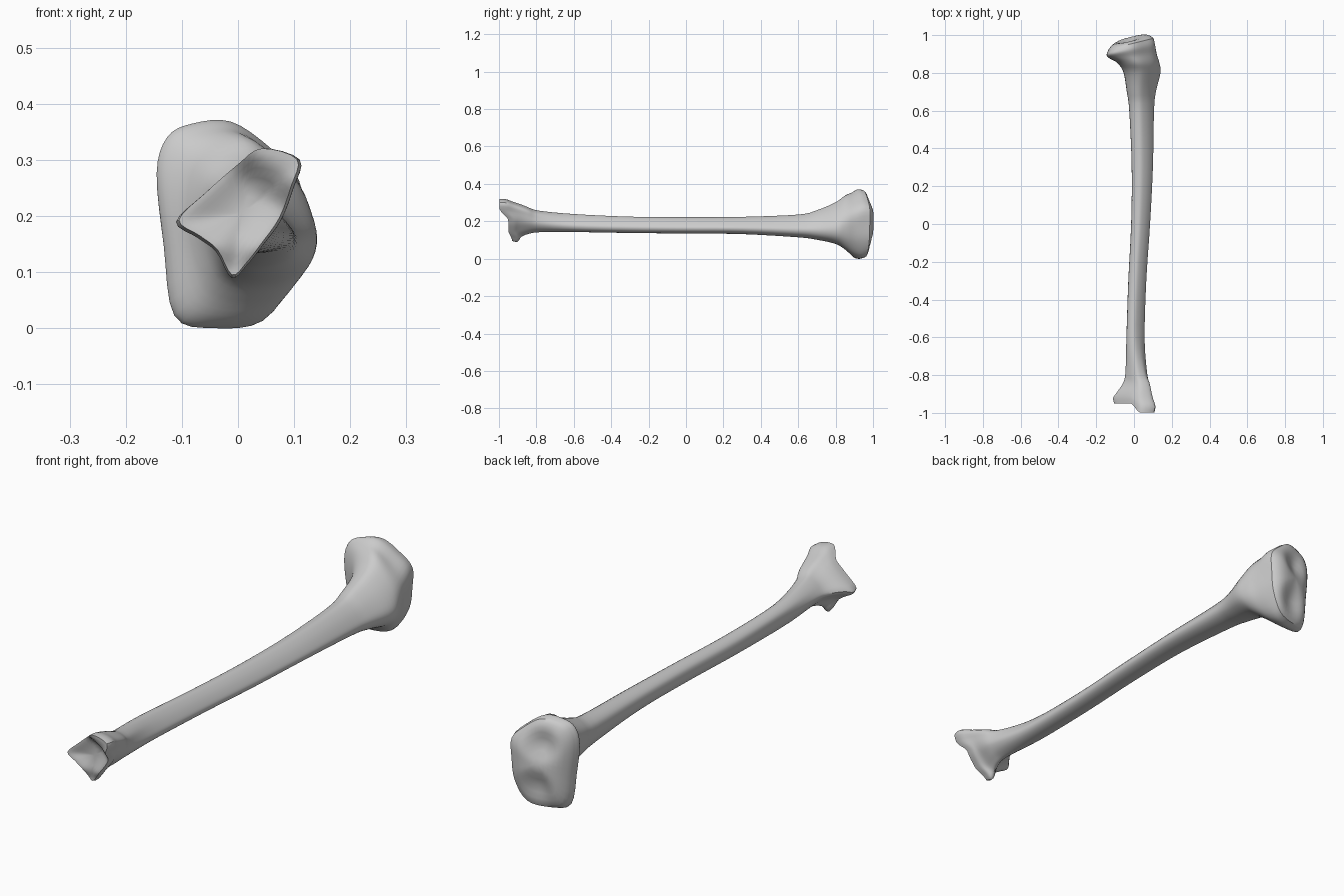
import bpy, bmesh
from mathutils import Vector

cube = bpy.data.objects.get("Cube")
if cube:
    bpy.data.objects.remove(cube, do_unlink=True)

# Cross-sections in a unit box, clockwise from the left side
ANKLE = [(-1, -.13), (-.55, .3), (0, .75), (.4, 1), (1, .83), (.9, .4),
         (.7, -.1), (.4, -.5), (.15, -.8), (-.1, -1), (-.35, -.6), (-.65, -.38)]
SHAFT = [(-1, .1), (-.9, .6), (-.55, .92), (-.1, 1), (.4, .65), (.8, .15),
         (1, -.3), (.85, -.7), (.4, -.95), (-.2, -1), (-.7, -.8), (-.95, -.35)]
KNEE = [(-1, .5), (-.85, .85), (-.5, .98), (.05, 1), (.6, .75), (1, .45),
        (1, 0), (.9, -.5), (.5, -.93), (-.2, -1), (-.75, -.88), (-.9, -.2)]

# Stations along the bone: y, left, right, bottom, top, blend (-1 ankle, 0 shaft, 1 knee)
STATIONS = [
    (-.95, -.105, .105, .095, .32, -1),
    (-.92, -.11, .11, .09, .318, -1),
    (-.89, -.09, .1, .115, .3, -.9),
    (-.84, -.057, .09, .133, .273, -.7),
    (-.78, -.045, .075, .142, .256, -.4),
    (-.6, -.04, .056, .143, .238, 0),
    (-.3, -.03, .065, .138, .224, 0),
    (0, -.015, .085, .135, .221, 0),
    (.3, -.012, .1, .132, .223, 0),
    (.6, -.025, .106, .115, .235, 0),
    (.7, -.038, .116, .102, .258, 0),
    (.8, -.055, .14, .08, .3, .1),
    (.85, -.085, .135, .05, .335, .4),
    (.89, -.13, .118, .015, .352, .8),
    (.925, -.145, .107, 0, .368, 1),
    (.955, -.135, .1, .008, .362, 1),
]


def ramp(value, low, high):
    t = min(1, max(0, (value - low) / (high - low)))
    return t * t * (3 - 2 * t)


def lean(p):
    """Tilt the knee end and draw the inner ankle knob out along the bone."""
    shift = .25 * (p.x + .01) * ramp(p.y, .84, .95)
    end = ramp(-p.y, .84, .94)
    slant = .6 * p.x + .8 * (p.z - .2)
    shift -= end * (.047 * ramp(slant, .05, .115) - .02 * ramp(.15 - p.z, 0, .05))
    return Vector((p.x, p.y + shift, p.z))


def section(y, left, right, bottom, top, blend):
    other = KNEE if blend > 0 else ANKLE
    ring = []
    for a, b in zip(SHAFT, other):
        u, v = Vector(a).lerp(Vector(b), abs(blend))
        ring.append(Vector(((left + right + u * (right - left)) / 2, y,
                            (bottom + top + v * (top - bottom)) / 2)))
    return ring


def spline(points, steps, closed):
    """Smooth curve passing through the given points."""
    n, out = len(points), []
    for i in range(n if closed else n - 1):
        a, b, c, d = [points[k % n if closed else min(max(k, 0), n - 1)]
                      for k in range(i - 1, i + 3)]
        for s in range(steps):
            t = s / steps
            out.append(b + (c - a) * (t / 2)
                       + (a * 2 - b * 5 + c * 4 - d) * (t * t / 2)
                       + (b * 3 - a - c * 3 + d) * (t ** 3 / 2))
    return out if closed else out + [points[-1].copy()]


def knee_cap(p, k):
    """Domed plateau with two shallow cups and a ridge between them."""
    upper = ramp(.09 - (Vector((p.x + .03, p.z - .27))).length, 0, .09)
    lower = ramp(.09 - (Vector((p.x + .01, p.z - .09))).length, 0, .09)
    return .037 * (1 - k ** 4) - .028 * upper - .025 * lower


def ankle_cap(p, k):
    """Hollow joint face."""
    return -.006 * (1 - k ** 8) + .022 * (1 - k * k)


# Bone body: sections joined lengthwise, then around
columns = [spline(list(col), 4, False) for col in zip(*[section(*s) for s in STATIONS])]
rings = [spline(list(ring), 4, True) for ring in zip(*columns)]


def cap_rings(rim, shape):
    middle = sum(rim, Vector()) / len(rim)
    result = []
    for k in (.93, .83, .7, .55, .4, .25, .1):
        ring = [middle.lerp(p, k) for p in rim]
        for p in ring:
            p.y += shape(p, k)
        result.append(ring)
    return result


rings = cap_rings(rings[0], ankle_cap)[::-1] + rings + cap_rings(rings[-1], knee_cap)

bm = bmesh.new()
loops = [[bm.verts.new(lean(p)) for p in ring] for ring in rings]
for first, second in zip(loops, loops[1:]):
    for i in range(len(first)):
        bm.faces.new((first[i - 1], first[i], second[i], second[i - 1]))
bm.faces.new(loops[0])
bm.faces.new(loops[-1])
bmesh.ops.recalc_face_normals(bm, faces=bm.faces[:])

mesh = bpy.data.meshes.new("shin_bone")
bm.to_mesh(mesh)
bm.free()
bone = bpy.data.objects.new("shin_bone", mesh)
bpy.context.collection.objects.link(bone)

# Plain bone colour
material = bpy.data.materials.new("pale_grey")
material.use_nodes = True
colour = (.6, .6, .6, 1)
material.diffuse_color = colour
material.node_tree.nodes["Principled BSDF"].inputs["Base Color"].default_value = colour
mesh.materials.append(material)

bpy.context.view_layer.objects.active = bone
bone.select_set(True)
bpy.ops.object.shade_smooth_by_angle(angle=.6)
